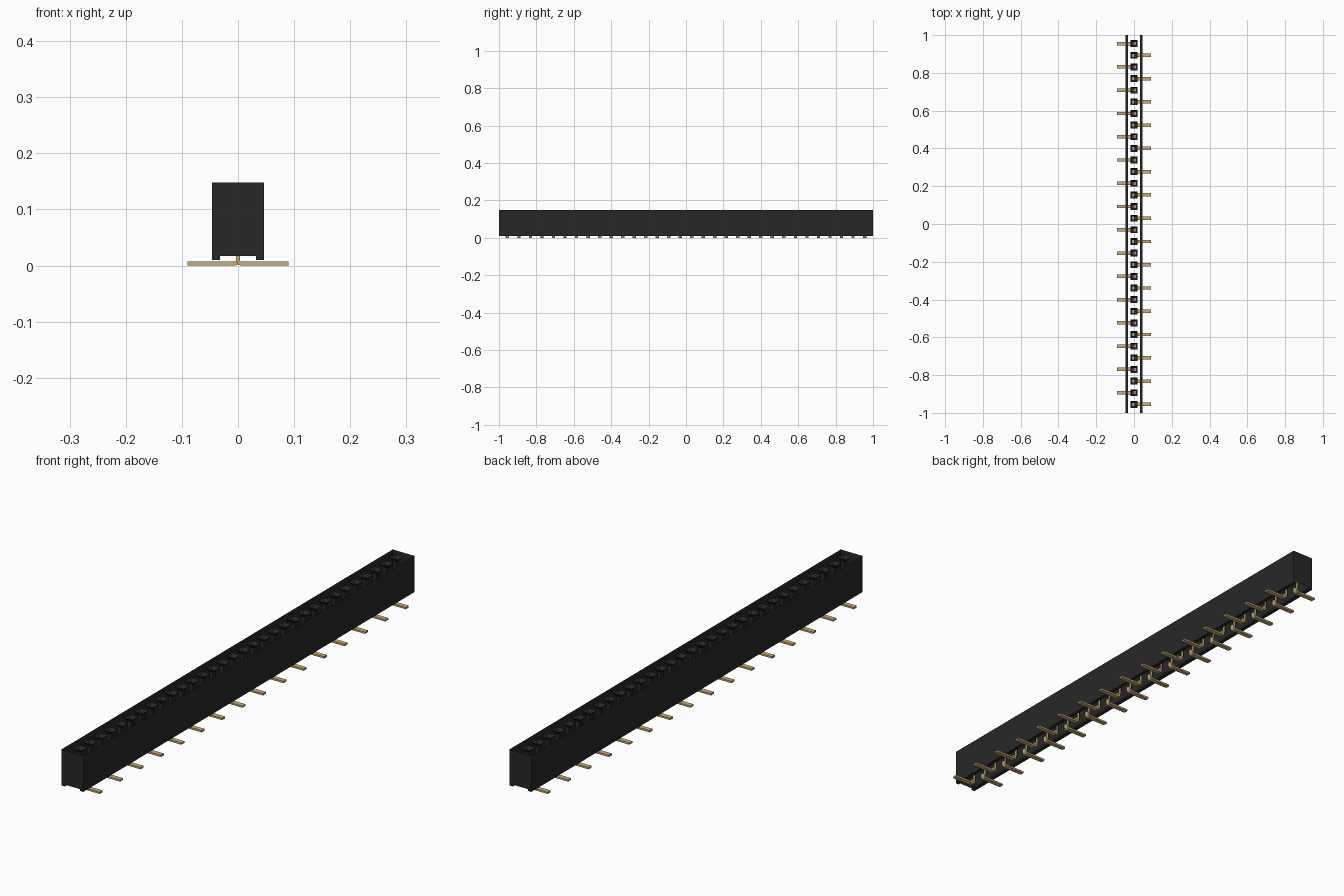
import bpy, bmesh, math

cube = bpy.data.objects.get("Cube")
if cube:
    bpy.data.objects.remove(cube, do_unlink=True)

COUNT, PITCH = 32, 0.0616
HALF_W, HALF_L, TOP = 0.046, 1.0, 0.148
FOOT_X, FOOT_Z, FLOOR = 0.032, 0.010, 0.017
LEG, THICK, PIN_W, BEND = 0.09, 0.007, 0.018, 0.01


def material(name, rgb):
    m = bpy.data.materials.new(name)
    m.use_nodes = True
    m.diffuse_color = (*rgb, 1)
    bsdf = next(n for n in m.node_tree.nodes if n.type == 'BSDF_PRINCIPLED')
    bsdf.inputs["Base Color"].default_value = (*rgb, 1)
    bsdf.inputs["Roughness"].default_value = 0.6
    return m


def finish(bm, name, mat):
    mesh = bpy.data.meshes.new(name)
    bm.to_mesh(mesh)
    bm.free()
    mesh.materials.append(mat)
    obj = bpy.data.objects.new(name, mesh)
    bpy.context.collection.objects.link(obj)
    return obj


def bridge(bm, a, b, closed):
    """Quads between two rows of vertices."""
    n = len(a)
    for i in range(n if closed else n - 1):
        j = (i + 1) % n
        bm.faces.new((a[i], a[j], b[j], b[i]))


black = material("black plastic", (0.021, 0.0205, 0.0205))
gold = material("gold contact", (0.60, 0.42, 0.18))

# Housing: thin shell, open on top and along the channel between its feet
side = [(HALF_W, TOP), (HALF_W, FOOT_Z), (FOOT_X, FOOT_Z), (FOOT_X, FLOOR)]
outline = side + [(-x, z) for x, z in reversed(side)]
bm = bmesh.new()
front, back = ([bm.verts.new((x, y, z)) for x, z in outline]
               for y in (-HALF_L, HALF_L))
bridge(bm, front[:4], back[:4], False)
bridge(bm, front[4:], back[4:], False)
bm.faces.new(front)
bm.faces.new(back[::-1])
bmesh.ops.recalc_face_normals(bm, faces=bm.faces[:])
finish(bm, "housing", black)

# Sockets: square funnels leading into straight shafts
bm = bmesh.new()
for i in range(COUNT):
    y = (i - (COUNT - 1) / 2) * PITCH
    rings = []
    for r, z in ((0.018, TOP), (0.008, 0.136), (0.008, FLOOR)):
        rings.append([bm.verts.new((sx * r, y + sy * r, z))
                      for sx, sy in ((-1, -1), (1, -1), (1, 1), (-1, 1))])
    for upper, lower in zip(rings, rings[1:]):
        bridge(bm, upper, lower, True)
finish(bm, "sockets", black)


# Pins: bent flat strips whose feet alternate between the two sides
def arc(radius):
    centre_x = BEND - THICK / 2
    steps = [math.pi * (1 + k / 8) for k in range(5)]
    return [(centre_x + radius * math.cos(a), BEND + radius * math.sin(a))
            for a in steps]


strip = ([(-THICK / 2, 0.10)] + arc(BEND) + [(LEG, 0), (LEG, THICK)]
         + arc(BEND - THICK)[::-1] + [(THICK / 2, 0.10)])
bm = bmesh.new()
for i in range(COUNT):
    y = (i - (COUNT - 1) / 2) * PITCH
    s = 1 if i % 2 == 0 else -1
    near, far = ([bm.verts.new((s * x, y + d, z)) for x, z in strip]
                 for d in (-PIN_W / 2, PIN_W / 2))
    bridge(bm, near, far, True)
    bm.faces.new(near)
    bm.faces.new(far[::-1])
bmesh.ops.recalc_face_normals(bm, faces=bm.faces[:])
pins = finish(bm, "pins", gold)

bpy.ops.object.select_all(action='DESELECT')
pins.select_set(True)
bpy.context.view_layer.objects.active = pins
bpy.ops.object.shade_smooth_by_angle(angle=math.radians(40))
